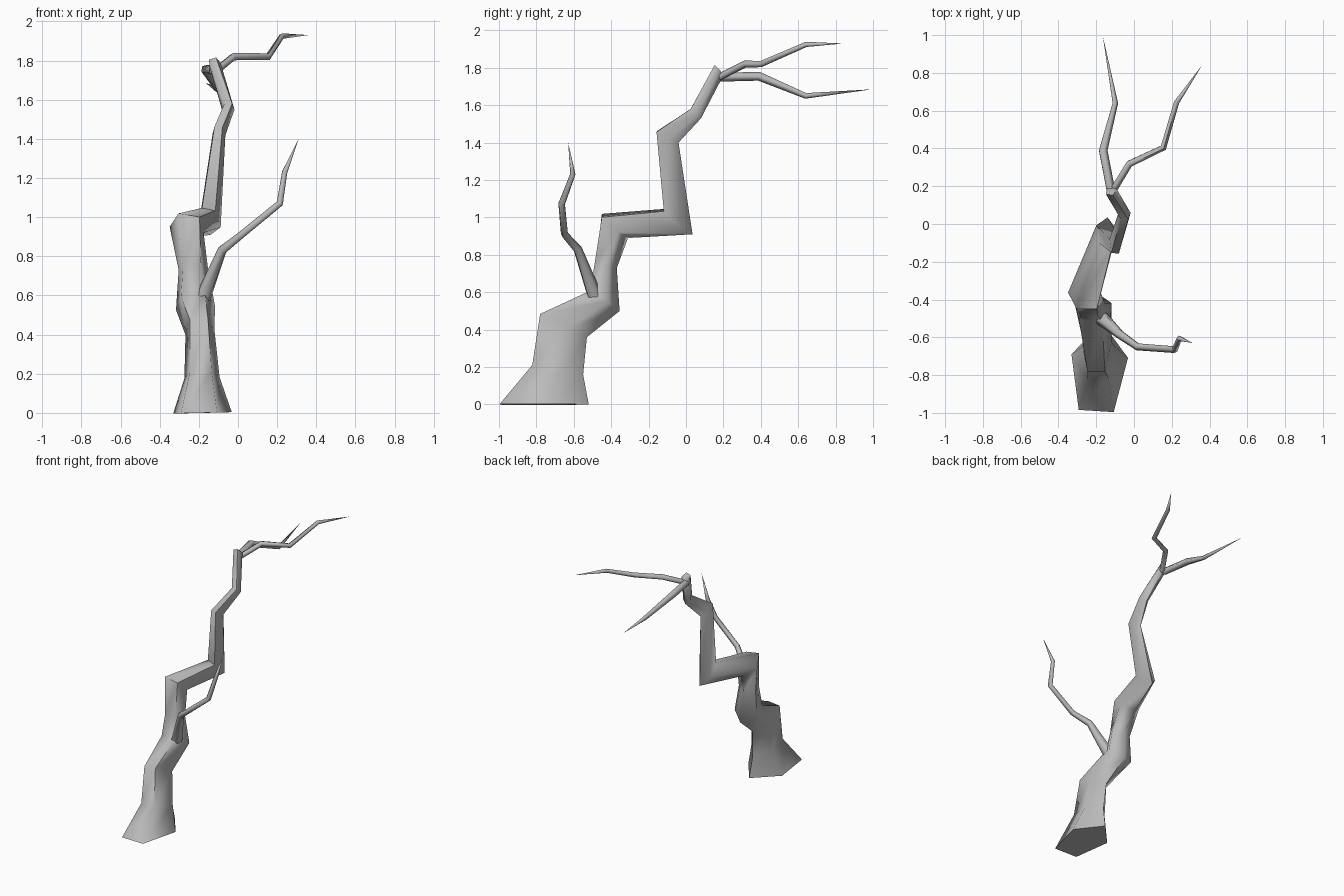
import bpy, bmesh, math
from mathutils import Vector

cube = bpy.data.objects.get("Cube")
if cube:
    bpy.data.objects.remove(cube, do_unlink=True)

bark = bpy.data.materials.new("grey_bark")
bark.use_nodes = True
GREY = (0.5, 0.5, 0.5, 1)
bark.diffuse_color = GREY
bark.node_tree.nodes["Principled BSDF"].inputs["Base Color"].default_value = GREY
SIDES = 5


def tangent(points, i):
    """Direction of the path through point i, bisecting the bend."""
    before = points[i] - points[i - 1] if i > 0 else points[1] - points[0]
    after = points[i + 1] - points[i] if i < len(points) - 1 else before
    return (before.normalized() + after.normalized()).normalized()


def pentagon(front, back, side):
    """Ring with a flat edge at front and its apex at back."""
    ring = []
    for k in range(SIDES):
        a = math.tau * k / SIDES
        low = math.cos(math.pi / SIDES)
        t = (math.cos(a) + low) / (1 + low)
        ring.append(front.lerp(back, t) + side * math.sin(a) / math.sin(math.tau / SIDES))
    return ring


def skin(name, rings, tip=None):
    """Join rings into a closed tube, ending in a cap or a pointed tip."""
    bm = bmesh.new()
    loops = [[bm.verts.new(p) for p in ring] for ring in rings]
    for a, b in zip(loops, loops[1:]):
        for k in range(SIDES):
            n = (k + 1) % SIDES
            bm.faces.new((a[k], a[n], b[n], b[k]))
    bm.faces.new(loops[0])
    if tip:
        end = bm.verts.new(tip)
        for k in range(SIDES):
            bm.faces.new((loops[-1][k], loops[-1][(k + 1) % SIDES], end))
    else:
        bm.faces.new(loops[-1])
    bmesh.ops.recalc_face_normals(bm, faces=bm.faces)
    mesh = bpy.data.meshes.new(name)
    bm.to_mesh(mesh)
    bm.free()
    mesh.materials.append(bark)
    obj = bpy.data.objects.new(name, mesh)
    bpy.context.collection.objects.link(obj)
    bpy.ops.object.select_all(action="DESELECT")
    obj.select_set(True)
    bpy.context.view_layer.objects.active = obj
    bpy.ops.object.shade_smooth_by_angle(angle=math.radians(75))


def trunk(name, sections):
    """Sections give the front point, back point and half width of each bend."""
    fronts = [Vector(s[0]) for s in sections]
    backs = [Vector(s[1]) for s in sections]
    mids = [(f + b) / 2 for f, b in zip(fronts, backs)]
    rings = []
    for i, s in enumerate(sections):
        side = tangent(mids, i).cross(backs[i] - fronts[i]).normalized()
        rings.append(pentagon(fronts[i], backs[i], side * s[2]))
    skin(name, rings)


def branch(name, path, radii):
    """Thin limb along a path, tapering to a point."""
    pts = [Vector(p) for p in path]
    rings = []
    axis = Vector((0.3, 0.2, 1))
    for i, r in enumerate(radii):
        t = tangent(pts, i)
        axis = (axis - t * axis.dot(t)).normalized()
        rings.append(pentagon(pts[i] - axis * r * 0.81, pts[i] + axis * r,
                              t.cross(axis) * r * 0.95))
    skin(name, rings, pts[-1])


# Crooked main trunk, from the flared foot to the upper fork
trunk("trunk", [
    ((-0.20, -0.99, 0), (-0.17, -0.52, 0), 0.15),
    ((-0.19, -0.82, 0.21), (-0.18, -0.55, 0.16), 0.09),
    ((-0.20, -0.78, 0.48), (-0.19, -0.53, 0.36), 0.075),
    ((-0.23, -0.51, 0.60), (-0.21, -0.355, 0.50), 0.10),
    ((-0.235, -0.485, 0.75), (-0.225, -0.37, 0.73), 0.075),
    ((-0.25, -0.45, 1.01), (-0.27, -0.31, 0.89), 0.088),
    ((-0.15, -0.11, 1.04), (-0.14, 0.035, 0.91), 0.058),
    ((-0.10, -0.155, 1.46), (-0.095, -0.04, 1.40), 0.033),
    ((-0.05, 0.025, 1.58), (-0.05, 0.08, 1.53), 0.032),
    ((-0.13, 0.155, 1.81), (-0.11, 0.20, 1.76), 0.03),
])

# Low side branch and the two upper fork branches
branch("lower_branch",
       [(-0.18, -0.49, 0.58), (-0.08, -0.58, 0.83), (0.02, -0.65, 0.91),
        (0.215, -0.665, 1.07), (0.24, -0.605, 1.23), (0.31, -0.63, 1.40)],
       [0.042, 0.025, 0.02, 0.019, 0.015])
branch("upper_left_branch",
       [(-0.11, 0.18, 1.75), (-0.025, 0.32, 1.82), (0.155, 0.405, 1.82),
        (0.225, 0.645, 1.925), (0.36, 0.84, 1.93)],
       [0.02, 0.02, 0.018, 0.015])
branch("upper_right_branch",
       [(-0.125, 0.18, 1.75), (-0.165, 0.39, 1.755), (-0.10, 0.64, 1.65),
        (-0.165, 0.995, 1.685)],
       [0.025, 0.025, 0.016])
